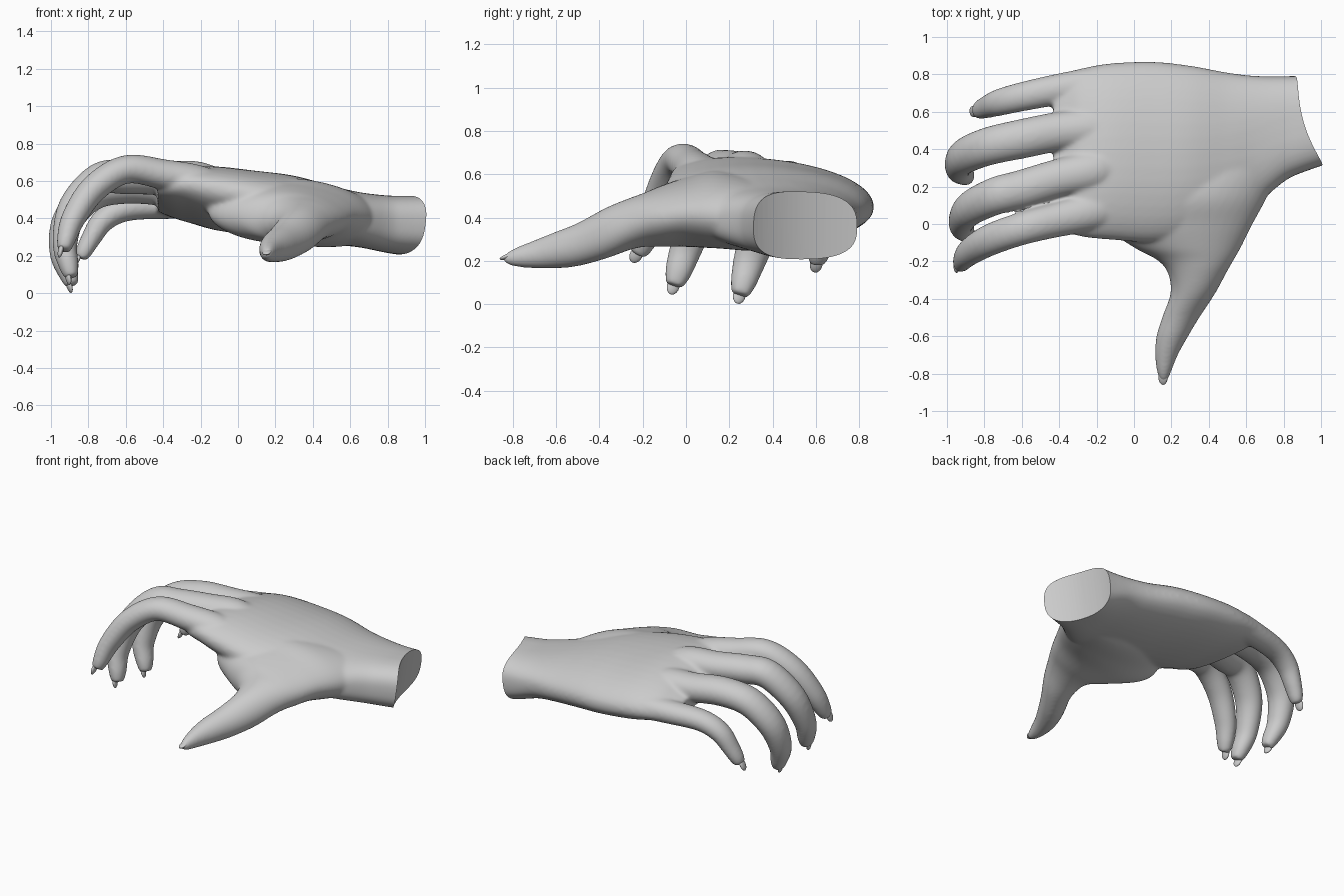
import bpy, bmesh, math
from mathutils import Vector, Matrix

if "Cube" in bpy.data.objects:
    bpy.data.objects.remove(bpy.data.objects["Cube"])

skin = bpy.data.materials.new("plain_grey")
skin.use_nodes = True
GREY = (0.6, 0.6, 0.6, 1)
skin.diffuse_color = GREY
skin.node_tree.nodes["Principled BSDF"].inputs["Base Color"].default_value = GREY


def add_object(name, bm):
    mesh = bpy.data.meshes.new(name)
    bm.to_mesh(mesh)
    bm.free()
    ob = bpy.data.objects.new(name, mesh)
    bpy.context.collection.objects.link(ob)
    return ob


def smooth_rows(rows, steps=5):
    """Catmull-Rom interpolation between rows of numbers."""
    rows = [Vector(r) for r in rows]
    out = []
    for i in range(len(rows) - 1):
        a, b, c, d = rows[max(i - 1, 0)], rows[i], rows[i + 1], rows[min(i + 2, len(rows) - 1)]
        for s in range(steps):
            t = s / steps
            out.append(0.5 * (2 * b + (c - a) * t + (2 * a - 5 * b + 4 * c - d) * t * t
                              + (3 * b - a - 3 * c + d) * t ** 3))
    return out + [rows[-1]]


def skin_rings(bm, rings):
    """Bridge rings of points into a closed tube."""
    loops = [[bm.verts.new(p) for p in ring] for ring in rings]
    n = len(loops[0])
    for a, b in zip(loops, loops[1:]):
        for i in range(n):
            j = (i + 1) % n
            bm.faces.new((a[i], a[j], b[j], b[i]))
    bm.faces.new(loops[0][::-1])
    bm.faces.new(loops[-1])


def loft(bm, rows, along_x):
    """Rows: station, side low/high, z low/high, side slope, squareness."""
    rings = []
    for st, s0, s1, z0, z1, slope, power in smooth_rows(rows):
        ring = []
        for k in range(40):
            c, s = math.cos(k * math.tau / 40), math.sin(k * math.tau / 40)
            u = math.copysign(abs(c) ** (2 / power), c) * (s1 - s0) / 2
            w = math.copysign(abs(s) ** (2 / power), s) * (z1 - z0) / 2
            z = (z0 + z1) / 2 + w - slope * u
            side = (s0 + s1) / 2 + u
            ring.append((st, side, z) if along_x else (side, st, z))
        rings.append(ring)
    skin_rings(bm, rings)


def tube(bm, rows):
    """Finger, a little wider than tall; rows are x, y, z, radius."""
    pts = smooth_rows(rows)
    rings = []
    for i, p in enumerate(pts):
        d = (pts[min(i + 1, len(pts) - 1)].xyz - pts[max(i - 1, 0)].xyz).normalized()
        tall = d.cross(Vector((0, 1, 0))).normalized() * p.w * .96
        wide = d.cross(tall.normalized()) * p.w * 1.1
        rings.append([p.xyz + tall * math.cos(k * math.tau / 24) + wide * math.sin(k * math.tau / 24)
                      for k in range(24)])
    skin_rings(bm, rings)


bm = bmesh.new()

# palm and wrist
loft(bm, [(-.43, .02, .77, .455, .565, .12, 2.2), (-.36, -.04, .81, .425, .61, .13, 2.2),
          (-.27, -.07, .835, .395, .655, .13, 2.2), (-.12, -.085, .86, .345, .67, .1, 2.1),
          (.1, -.1, .868, .31, .65, .07, 2.1), (.3, -.08, .847, .28, .627, .04, 2.1),
          (.5, .0, .81, .26, .575, .02, 2.2), (.65, .1, .792, .245, .54, 0, 2.4),
          (.8, .225, .79, .215, .522, .02, 2.7), (.9, .275, .792, .205, .52, .03, 2.8),
          (1.12, .35, .792, .205, .52, .03, 2.8)], True)

# thumb with the web and heel behind it
loft(bm, [(-.845, .145, .175, .195, .225, 0, 2), (-.8, .125, .195, .175, .255, 0, 2),
          (-.7, .112, .235, .165, .295, 0, 2), (-.6, .12, .29, .165, .335, 0, 2),
          (-.5, .15, .35, .175, .375, 0, 2), (-.37, .195, .435, .21, .445, 0, 2),
          (-.26, .18, .495, .25, .49, 0, 2), (-.19, .12, .535, .265, .515, 0, 2),
          (-.12, -.01, .575, .265, .545, .02, 2), (0, -.16, .635, .265, .585, .03, 2),
          (.15, -.1, .715, .26, .615, .08, 2), (.35, .1, .8, .25, .56, .06, 2),
          (.5, .3, .8, .31, .47, 0, 2)], False)

# fingers
FINGERS = {
    "index": [(-.02, .11, .51, .09), (-.2, .07, .59, .095), (-.4, .025, .635, .085), (-.6, -.025, .662, .08),
              (-.77, -.085, .56, .078), (-.88, -.15, .4, .068), (-.92, -.2, .28, .052), (-.93, -.225, .23, .036)],
    "middle": [(-.02, .31, .51, .095), (-.2, .285, .605, .1), (-.4, .245, .615, .095), (-.6, .185, .62, .095),
               (-.74, .15, .61, .092), (-.88, .08, .46, .085), (-.925, .005, .27, .07),
               (-.905, -.035, .15, .057), (-.89, -.055, .085, .038)],
    "ring": [(-.02, .53, .49, .095), (-.2, .515, .55, .1), (-.4, .495, .56, .096), (-.6, .455, .57, .096),
             (-.78, .415, .53, .093), (-.91, .36, .39, .087), (-.94, .3, .22, .072),
             (-.905, .265, .1, .055), (-.885, .25, .042, .038)],
    "little": [(-.02, .74, .46, .085), (-.2, .745, .475, .085), (-.4, .72, .47, .077), (-.6, .68, .452, .071),
               (-.72, .65, .39, .066), (-.79, .625, .285, .055), (-.825, .61, .22, .046), (-.84, .605, .185, .033)],
}
for rows in FINGERS.values():
    tube(bm, rows)
bmesh.ops.recalc_face_normals(bm, faces=bm.faces)
hand = add_object("hand", bm)

# melt the parts into one soft surface
melt = hand.modifiers.new("melt", "REMESH")
melt.mode = "VOXEL"
melt.voxel_size = 0.01
soften = hand.modifiers.new("soften", "SMOOTH")
soften.factor = 0.5
soften.iterations = 18

# curved cut that ends the wrist
bm = bmesh.new()
bmesh.ops.create_cone(bm, cap_ends=True, segments=160, radius1=.662, radius2=.662, depth=2,
                      matrix=Matrix.Translation((1.534, .722, .4)) @ Matrix.Rotation(.16, 4, "Y"))
cutter = add_object("wrist_cutter", bm)
cutter.hide_render = True
trim = hand.modifiers.new("trim", "BOOLEAN")
trim.operation = "DIFFERENCE"
trim.solver = "EXACT"
trim.object = cutter
graph = bpy.context.evaluated_depsgraph_get()
final = bpy.data.meshes.new_from_object(hand.evaluated_get(graph))
hand.modifiers.clear()
hand.data = final
bpy.data.objects.remove(cutter)


# fingernails: flat ovals lying on the outer side of each tip
def nail(name, tip, along, out, size):
    along = along.normalized()
    out = (out - along * out.dot(along)).normalized()
    frame = Matrix((along.cross(out), along, out)).transposed().to_4x4()
    bm = bmesh.new()
    bmesh.ops.create_uvsphere(bm, u_segments=20, v_segments=12, radius=1,
                              matrix=Matrix.Translation(tip) @ frame @ Matrix.Diagonal((*size, 1)))
    return add_object(name, bm)


parts = [hand]
for name, rows in FINGERS.items():
    end, prev = Vector(rows[-1][:3]), Vector(rows[-2][:3])
    out = Vector((-1, -.2, 0))
    parts.append(nail(name + "_nail", end + out * .018, end - prev, out, (.03, .043, .014)))
parts.append(nail("thumb_nail", Vector((.155, -.82, .22)), Vector((0, -1, -.3)),
                  Vector((-.2, 0, 1)), (.025, .042, .012)))

# one colour and soft shading everywhere
for ob in parts:
    ob.data.materials.clear()
    ob.data.materials.append(skin)
    bpy.ops.object.select_all(action="DESELECT")
    ob.select_set(True)
    bpy.context.view_layer.objects.active = ob
    bpy.ops.object.shade_smooth_by_angle(angle=math.radians(50))
